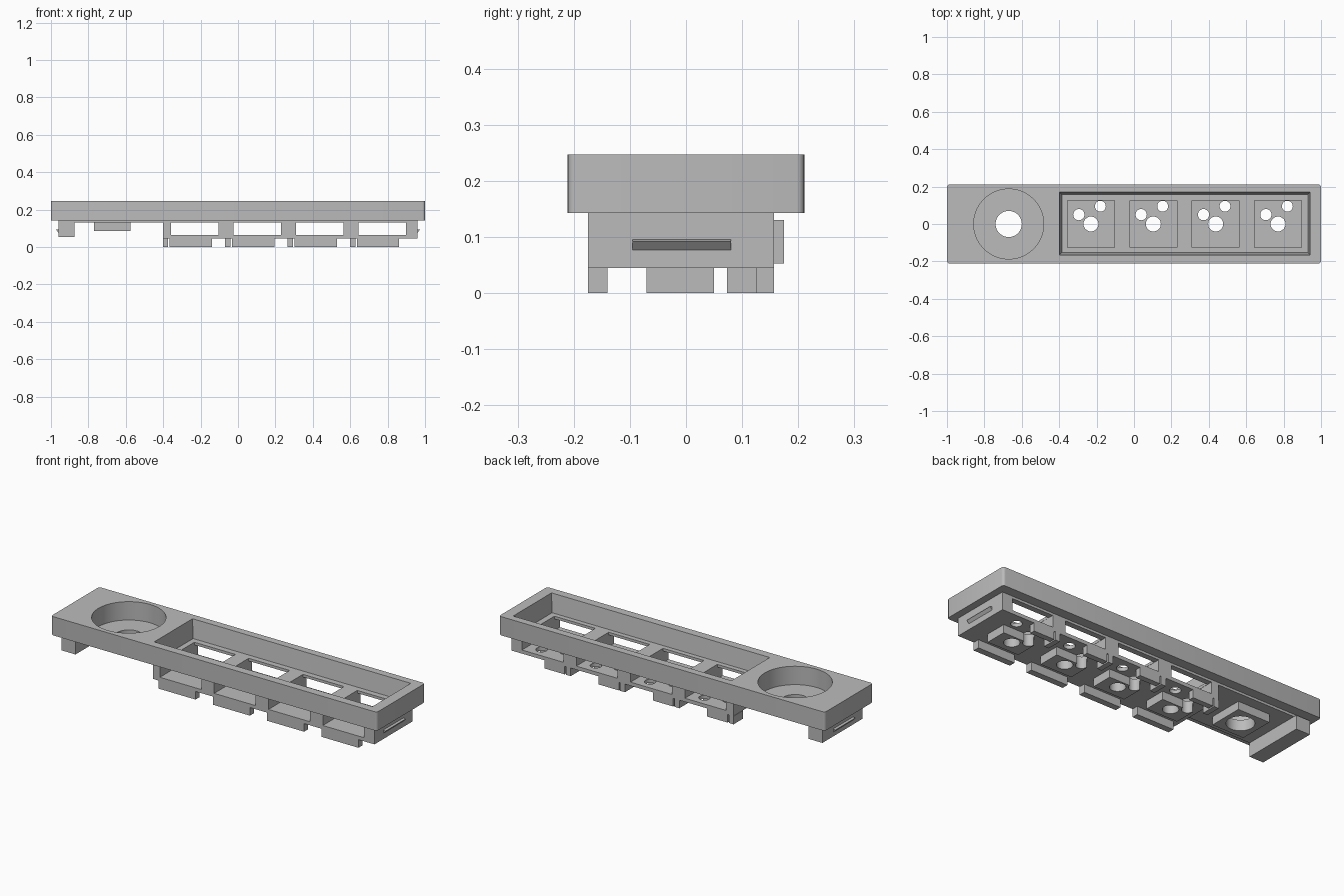
import bpy, bmesh

cube = bpy.data.objects.get("Cube")
if cube:
    bpy.data.objects.remove(cube, do_unlink=True)

grey = bpy.data.materials.new("plain grey")
grey.use_nodes = True
grey.diffuse_color = (0.5, 0.5, 0.5, 1)
grey.node_tree.nodes["Principled BSDF"].inputs["Base Color"].default_value = (0.5, 0.5, 0.5, 1)


def finish(name, bm):
    mesh = bpy.data.meshes.new(name)
    bmesh.ops.recalc_face_normals(bm, faces=bm.faces)
    bm.to_mesh(mesh)
    bm.free()
    mesh.materials.append(grey)
    obj = bpy.data.objects.new(name, mesh)
    bpy.context.collection.objects.link(obj)
    return obj


def box(name, xs, ys, zs, draft=0, corner=0):
    """Box from ranges; draft narrows the bottom, corner rounds upright edges."""
    bm = bmesh.new()
    bmesh.ops.create_cube(bm, size=1)
    for v in bm.verts:
        inset = draft if v.co.z < 0 else 0
        sx, sy = (1 if v.co.x > 0 else -1), (1 if v.co.y > 0 else -1)
        v.co.x = xs[sx > 0] - sx * inset
        v.co.y = ys[sy > 0] - sy * inset
        v.co.z = zs[v.co.z > 0]
    if corner:
        upright = [e for e in bm.edges if abs(e.verts[0].co.z - e.verts[1].co.z) > 0.01]
        bmesh.ops.bevel(bm, geom=upright, offset=corner, segments=4, affect='EDGES', profile=0.5)
    return finish(name, bm)


def cylinder(name, x, y, r, zs, sides=48):
    bm = bmesh.new()
    bmesh.ops.create_cone(bm, cap_ends=True, segments=sides, radius1=r, radius2=r, depth=zs[1] - zs[0])
    bmesh.ops.translate(bm, verts=bm.verts, vec=(x, y, (zs[0] + zs[1]) / 2))
    return finish(name, bm)


def cut(obj, cutters):
    bpy.context.view_layer.objects.active = obj
    for c in cutters:
        mod = obj.modifiers.new("cut", 'BOOLEAN')
        mod.operation, mod.solver, mod.object = 'DIFFERENCE', 'EXACT', c
        bpy.ops.object.modifier_apply(modifier=mod.name)


KEYS = [-0.23 + i / 3 for i in range(4)]
KNOB = -0.67
FRONT, BACK = -0.175, 0.157
DECK, PLATE, FLOOR, SILL = 0.145, 0.13, 0.045, 0.065

# Cutters
tray = box("tray_cutter", (-0.4, 0.943), (-0.167, 0.172), (DECK, 0.26), draft=0.014)
well = cylinder("well_cutter", KNOB, 0, 0.187, (DECK, 0.3), 96)
shaft = cylinder("shaft_cutter", KNOB, 0, 0.07, (0.05, 0.3))
key_cuts = [box("key_cutter", (x - 0.126, x + 0.126), (-0.126, 0.126), (0.1, 0.2)) for x in KEYS]
pin_cuts = []
for x in KEYS:
    for dx, y, r in ((0, 0, 0.04), (-0.065, 0.05, 0.03), (0.05, 0.095, 0.029)):
        pin_cuts.append(cylinder("pin_cutter", x + dx, y, r, (-0.1, 0.1), 32))

# Upper case and mounting plate
case = box("case", (-1, 1), (-0.211, 0.211), (0.143, 0.247), corner=0.014)
cut(case, [tray, well, shaft] + key_cuts)
plate = box("mounting_plate", (-0.96, 0.96), (FRONT, BACK), (PLATE, 0.143))
cut(plate, [shaft] + key_cuts)

# Socket floor
floor = box("socket_floor", (-0.4, 0.96), (FRONT, BACK), (FLOOR, SILL))
cut(floor, pin_cuts)

# Knob boss
boss = box("knob_boss", (-0.77, -0.575), (-0.098, 0.098), (0.085, PLATE))
cut(boss, [shaft])

# Dividing walls between the sockets
edges = [-0.4] + [x + s * 0.127 for x in KEYS for s in (-1, 1)] + [0.96]
for a, b in zip(edges[::2], edges[1::2]):
    box("dividing_wall", (a, b), (FRONT, BACK), (SILL, PLATE))

# Knob end wall
box("end_wall", (-0.96, -0.875), (FRONT, 0.175), (0.053, PLATE))

# Blocks under each socket that hold the contacts
for i, x in enumerate(KEYS):
    box("front_rail", (x - 0.135, x + 0.092), (FRONT, -0.14), (0, FLOOR))
    centre = box("centre_block", (x - 0.1, x + 0.092), (-0.07, 0.05), (0, FLOOR))
    cut(centre, pin_cuts[3 * i:3 * i + 2])
    box("side_stop", (x - 0.172, x - 0.143), (0.073, BACK), (0, FLOOR))
    box("back_rail", (x - 0.135, x - 0.01), (0.126, BACK), (0, FLOOR))

# Snap ridges on both ends
for side in (-1, 1):
    bm = bmesh.new()
    rows = [[bm.verts.new((side * px, y, pz)) for px, pz in ((0.96, 0.077), (0.973, 0.092), (0.96, 0.095))]
            for y in (-0.095, 0.08)]
    bm.faces.new(rows[0])
    bm.faces.new(rows[1])
    for k in range(3):
        n = (k + 1) % 3
        bm.faces.new((rows[0][k], rows[0][n], rows[1][n], rows[1][k]))
    finish("snap_ridge", bm)

# Remove the cutters and smooth the round walls
for c in [tray, well, shaft] + key_cuts + pin_cuts:
    bpy.data.objects.remove(c, do_unlink=True)
bpy.ops.object.select_all(action='DESELECT')
for obj in bpy.context.collection.objects:
    if obj.type == 'MESH':
        obj.select_set(True)
bpy.context.view_layer.objects.active = case
bpy.ops.object.shade_smooth_by_angle()
